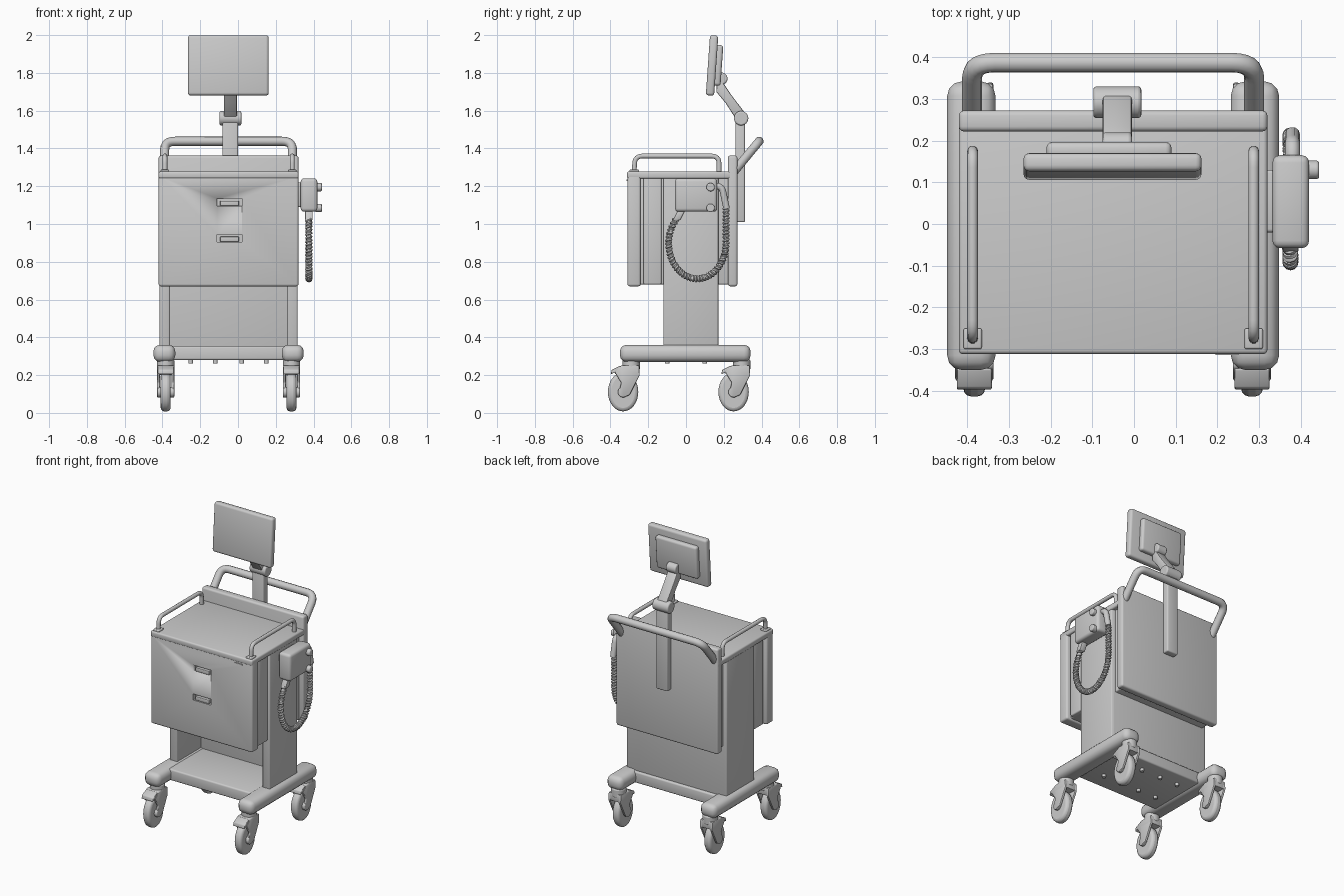
import bpy, bmesh, math
from mathutils import Vector, Matrix

if "Cube" in bpy.data.objects:
    bpy.data.objects.remove(bpy.data.objects["Cube"])

CX = -0.05  # centre line of the cart
grey = bpy.data.materials.new("light_grey")
grey.diffuse_color = (0.6, 0.6, 0.6, 1)
grey.use_nodes = True
grey.node_tree.nodes["Principled BSDF"].inputs["Base Color"].default_value = grey.diffuse_color


def activate(ob):
    bpy.ops.object.select_all(action='DESELECT')
    ob.select_set(True)
    bpy.context.view_layer.objects.active = ob


def finish(name, bm, bevel=0.0, segments=3, rot=None):
    """Turn a bmesh into a bevelled, shaded object."""
    bmesh.ops.recalc_face_normals(bm, faces=bm.faces)
    me = bpy.data.meshes.new(name)
    bm.to_mesh(me)
    bm.free()
    me.materials.append(grey)
    ob = bpy.data.objects.new(name, me)
    bpy.context.collection.objects.link(ob)
    activate(ob)
    if bevel:
        m = ob.modifiers.new("bevel", 'BEVEL')
        m.width, m.segments = bevel, segments
        bpy.ops.object.modifier_apply(modifier="bevel")
    if rot:
        ob.data.transform(rot)
    bpy.ops.object.shade_smooth_by_angle(angle=math.radians(40))
    return ob


def box(name, x, y, z, bevel=0.008, rot=None):
    """Box from (min, max) ranges."""
    bm = bmesh.new()
    bmesh.ops.create_cube(bm, size=1)
    for v in bm.verts:
        v.co = [(a + b) / 2 + c * (b - a) for (a, b), c in zip((x, y, z), v.co)]
    return finish(name, bm, bevel, rot=rot)


def prism(name, pts, x, bevel=0.006):
    """Profile in (y, z) extruded along x."""
    bm = bmesh.new()
    face = bm.faces.new([bm.verts.new((x[0], *p)) for p in pts])
    out = bmesh.ops.extrude_face_region(bm, geom=[face])
    bmesh.ops.translate(bm, vec=(x[1] - x[0], 0, 0),
                        verts=[g for g in out['geom'] if isinstance(g, bmesh.types.BMVert)])
    return finish(name, bm, bevel, 2)


def cylinder(name, center, r, depth, axis='Z', scale=(1, 1, 1), bevel=0.0):
    bm = bmesh.new()
    bmesh.ops.create_cone(bm, cap_ends=True, segments=32, radius1=r, radius2=r, depth=depth)
    turn = {'Z': Matrix(), 'X': Matrix.Rotation(math.pi / 2, 4, 'Y'),
            'Y': Matrix.Rotation(math.pi / 2, 4, 'X')}[axis]
    bm.transform(Matrix.Translation(center) @ Matrix.Diagonal((*scale, 1)) @ turn)
    ob = finish(name, bm)
    if bevel:
        m = ob.modifiers.new("bevel", 'BEVEL')
        m.width, m.segments, m.limit_method = bevel, 3, 'ANGLE'
    return ob


def fillet(pts, r):
    """Round the inner corners of a path."""
    pts = [Vector(p) for p in pts]
    out = [pts[0]]
    for a, b, c in zip(pts, pts[1:], pts[2:]):
        p, q = b + (a - b).normalized() * r, b + (c - b).normalized() * r
        out += [p.lerp(b, t / 6).lerp(b.lerp(q, t / 6), t / 6) for t in range(7)]
    return out + [pts[-1]]


def tube(name, pts, r, sides=3):
    cu = bpy.data.curves.new(name, 'CURVE')
    cu.dimensions, cu.bevel_depth, cu.bevel_resolution, cu.use_fill_caps = '3D', r, sides, True
    sp = cu.splines.new('POLY')
    sp.points.add(len(pts) - 1)
    for p, co in zip(sp.points, pts):
        p.co = (*co, 1)
    cu.materials.append(grey)
    ob = bpy.data.objects.new(name, cu)
    bpy.context.collection.objects.link(ob)
    activate(ob)
    bpy.ops.object.convert(target='MESH')
    bpy.ops.object.shade_smooth_by_angle(angle=math.radians(50))


# Column: two side walls, rear wall and an open bay at the bottom
for side, s in (("left", -1), ("right", 1)):
    xs = sorted((CX + s * 0.31, CX + s * 0.365))
    box(side + "_column_wall", xs, (-0.12, 0.17), (0.34, 1.25))
box("column_rear_wall", (CX - 0.36, CX + 0.36), (0.13, 0.172), (0.34, 1.25))

# Cabinet: inner body, drawer front, rear panel and worktop
box("cabinet_body", (CX - 0.34, CX + 0.34), (-0.25, 0.23), (0.68, 1.26))
front = box("drawer_front", (CX - 0.37, CX + 0.37), (-0.31, -0.24), (0.67, 1.262), 0.012)
for s in (-1, 1):
    xs = sorted((CX + s * 0.325, CX + s * 0.358))
    box("cabinet_side_trim", xs, (-0.225, -0.13), (0.68, 1.25))
box("rear_panel", (CX - 0.37, CX + 0.37), (0.222, 0.272), (0.67, 1.362), 0.012)
box("worktop", (CX - 0.37, CX + 0.37), (-0.312, 0.27), (1.24, 1.278), 0.01)

# Drawer pulls: recessed slots with a lip
for z in (0.925, 1.115):
    cutter = box("pull_cutter", (-0.11, 0.02), (-0.33, -0.285), (z - 0.02, z + 0.02), 0)
    m = front.modifiers.new("slot", 'BOOLEAN')
    m.operation, m.object, m.solver = 'DIFFERENCE', cutter, 'EXACT'
    activate(front)
    bpy.ops.object.modifier_apply(modifier="slot")
    bpy.data.objects.remove(cutter)
    box("drawer_pull", (-0.095, 0.005), (-0.308, -0.28), (z - 0.018, z + 0.008), 0.004)
box("lock_plate", (0.195, 0.25), (-0.314, -0.308), (1.228, 1.236), 0)

# Base: side rails and floor plate
for s in (-1, 1):
    x = CX + s * 0.34
    box("base_rail", (x - 0.058, x + 0.058), (-0.35, 0.342), (0.27, 0.36), 0.035)
box("base_plate", (CX - 0.33, CX + 0.33), (-0.22, 0.19), (0.28, 0.354), 0.01)
for x in (-0.25, -0.12, 0.02, 0.15):
    for y in (-0.1, 0.1):
        cylinder("base_bolt", (x, y, 0.272), 0.012, 0.02)

# Casters: swivel, fork, wheel, hub and brake tab
for s in (-1, 1):
    x = CX + s * 0.333
    for y in (-0.333, 0.252):
        cylinder("caster_swivel", (x, y + 0.043, 0.255), 0.046, 0.06, bevel=0.01)
        cylinder("caster_wheel", (x, y, 0.111), 0.103, 0.052, 'X', (1, 0.78, 1), 0.018)
        cylinder("caster_hub", (x, y, 0.11), 0.028, 0.09, 'X', bevel=0.006)
        for c in (-1, 1):
            cheek = [(y - 0.045, 0.215), (y - 0.01, 0.25), (y + 0.085, 0.25), (y + 0.088, 0.2),
                     (y + 0.035, 0.095), (y, 0.08), (y - 0.025, 0.1), (y - 0.01, 0.16)]
            prism("caster_fork_cheek", cheek, sorted((x + c * 0.03, x + c * 0.046)))
        hood = [(y - 0.045, 0.205), (y - 0.01, 0.252), (y + 0.085, 0.252), (y + 0.085, 0.2)]
        prism("caster_hood", hood, (x - 0.046, x + 0.046))
        tab = [(y - 0.065, 0.205), (y - 0.06, 0.228), (y - 0.015, 0.25), (y, 0.23)]
        prism("brake_tab", tab, (x - 0.042, x + 0.042), 0.004)

# Worktop guard rails and push handle
for s in (-1, 1):
    x = CX + s * 0.337
    rail = [(x, -0.275, 1.26), (x, -0.27, 1.36), (x, 0.175, 1.36), (x, 0.175, 1.26)]
    tube("guard_rail", fillet(rail, 0.04), 0.013)
    box("guard_rail_foot", (x - 0.022, x + 0.022), (-0.3, -0.25), (1.27, 1.288), 0.005)
L, R = CX - 0.338, CX + 0.338
tube("push_handle", fillet([(L, 0.24, 1.26), (L, 0.387, 1.438),
                            (R, 0.387, 1.438), (R, 0.24, 1.26)], 0.055), 0.024)

# Screen post, joint, arm
box("screen_post", (-0.082, 0.0), (0.262, 0.312), (1.01, 1.55))
cylinder("arm_joint", (-0.04, 0.292, 1.56), 0.038, 0.115, 'X', bevel=0.008)
prism("screen_arm", [(0.268, 1.55), (0.318, 1.58), (0.235, 1.69), (0.195, 1.75),
                     (0.165, 1.77), (0.16, 1.70), (0.21, 1.64)], (-0.075, -0.005))
cylinder("screen_pivot", (-0.04, 0.188, 1.77), 0.032, 0.07, 'X', bevel=0.008)

# Screen with raised rear housing, tilted back slightly
pivot = Vector((0, 0.138, 1.84))
tilt = Matrix.Translation(pivot) @ Matrix.Rotation(math.radians(-4), 4, 'X') @ Matrix.Translation(-pivot)
box("screen", (-0.265, 0.162), (0.116, 0.16), (1.68, 1.999), 0.014, tilt)
box("screen_housing", (-0.21, 0.09), (0.15, 0.19), (1.735, 1.95), 0.014, tilt)

# Handset on the right side with holder, knobs and coiled cord
box("handset_box", (0.332, 0.42), (-0.058, 0.165), (1.065, 1.242), 0.018)
box("handset_bracket", (0.3, 0.345), (-0.02, 0.13), (1.09, 1.22))
for z in (1.085, 1.195):
    cylinder("handset_knob", (0.426, 0.13, z), 0.022, 0.036, 'X', bevel=0.006)
tube("handset_holder", fillet([(0.38, 0.15, 1.2), (0.38, 0.19, 1.2), (0.38, 0.215, 1.08)], 0.03), 0.018)
prism("cord_socket", [(-0.07, 1.02), (-0.03, 1.02), (0.0, 1.08), (-0.04, 1.08)], (0.355, 0.395))
path = [Vector((0.375, 0.06 + 0.152 * math.cos(a), 0.90 - 0.19 * math.sin(a)))
        for a in (math.pi * i / 100 for i in range(101))]
path = ([Vector((0.375, 0.212, 1.09 - 0.19 * i / 30)) for i in range(30)] + path
        + [Vector((0.375, -0.092 + 0.042 * (i / 22) ** 2, 0.90 + 0.13 * i / 22)) for i in range(1, 23)])
tube("cord_core", path, 0.011, 2)
coil = []
for i in range(len(path) - 1):
    t = (path[i + 1] - path[i]).normalized()
    n = Vector((0, -t.z, t.y))
    for k in range(4):
        a = 2 * math.pi * (i + k / 4) / 3.0
        p = path[i].lerp(path[i + 1], k / 4)
        coil.append(p + 0.012 * (math.cos(a) * n + math.sin(a) * Vector((1, 0, 0))))
tube("coiled_cord", coil, 0.0075, 1)
